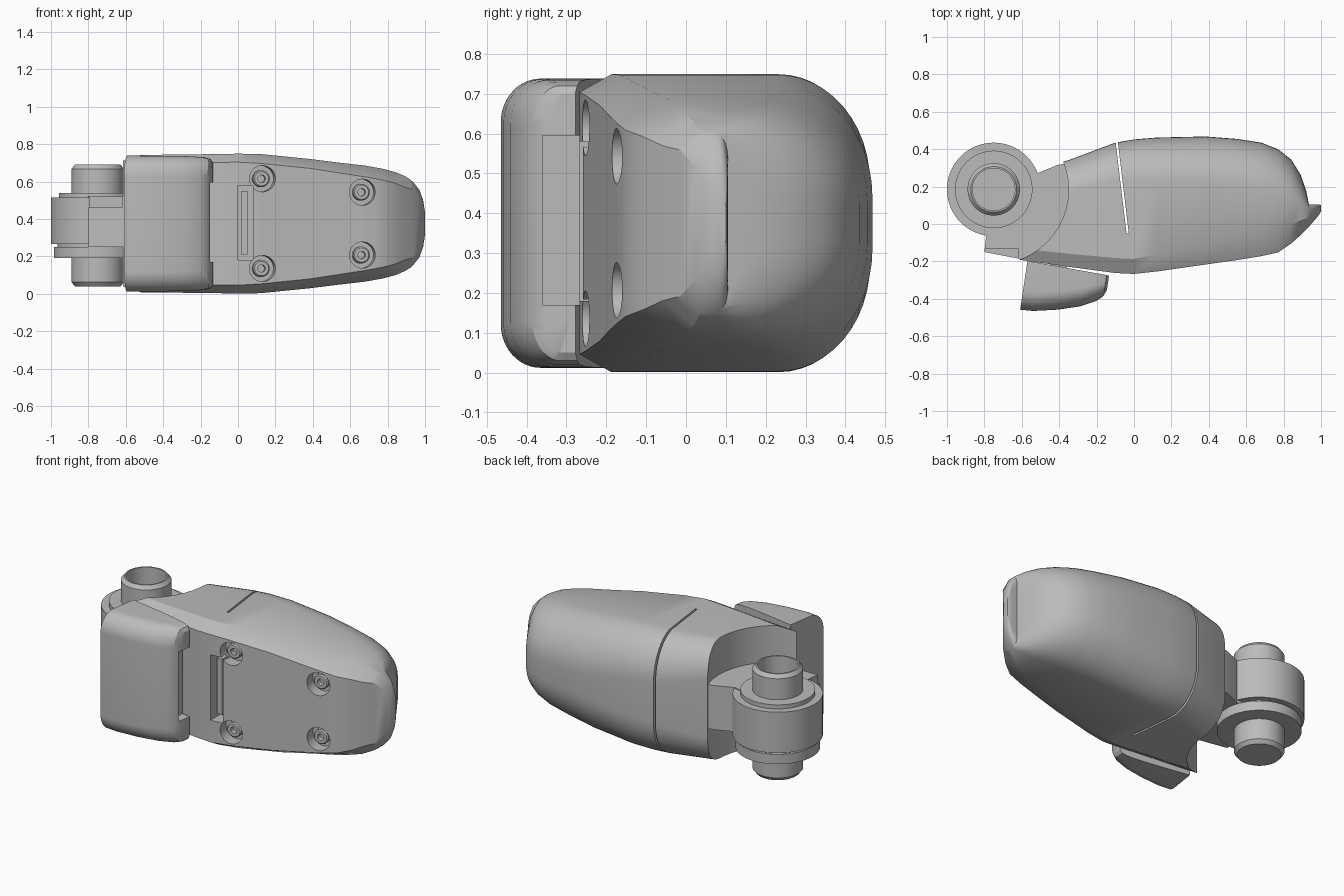
import bpy, bmesh, math
from mathutils import Vector

if "Cube" in bpy.data.objects:
    bpy.data.objects.remove(bpy.data.objects["Cube"])

MID = 0.375
HINGE = (-0.75, 0.185)

grey = bpy.data.materials.new("neutral_grey")
grey.use_nodes = True
grey.diffuse_color = (0.5, 0.5, 0.5, 1)
grey.node_tree.nodes["Principled BSDF"].inputs["Base Color"].default_value = (0.5, 0.5, 0.5, 1)


def finish(name, bm):
    bmesh.ops.recalc_face_normals(bm, faces=bm.faces)
    mesh = bpy.data.meshes.new(name)
    bm.to_mesh(mesh)
    bm.free()
    mesh.materials.append(grey)
    obj = bpy.data.objects.new(name, mesh)
    bpy.context.collection.objects.link(obj)
    return obj


def skin(name, rings):
    """Bridge equal rings of points and cap both ends."""
    bm = bmesh.new()
    loops = [[bm.verts.new(p) for p in ring] for ring in rings]
    n = len(loops[0])
    for a, b in zip(loops, loops[1:]):
        for i in range(n):
            j = (i + 1) % n
            bm.faces.new((a[i], a[j], b[j], b[i]))
    bm.faces.new(loops[0][::-1])
    bm.faces.new(loops[-1])
    return finish(name, bm)


def prism(name, outline, z0, z1):
    return skin(name, [[(x, y, z) for x, y in outline] for z in (z0, z1)])


def box(name, x0, x1, y0, y1, z0, z1):
    return prism(name, [(x0, y0), (x1, y0), (x1, y1), (x0, y1)], z0, z1)


def turned(name, profile, origin, axis=(0, 0, 1), steps=48):
    """Solid of revolution from (radius, height) steps along an axis."""
    turn = Vector((0, 0, 1)).rotation_difference(Vector(axis))
    rings = []
    for r, h in profile:
        rings.append([Vector(origin) + turn @ Vector((r * math.cos(a), r * math.sin(a), h))
                      for a in (2 * math.pi * i / steps for i in range(steps))])
    return skin(name, rings)


def loft(name, rows, inset=0.0, shear=0.0):
    """Sections along x: chamfered on one side, rounded on the other.
    Row: x, flat side y, round side y, half height, chamfer y, chamfer z, round y, round z."""
    rings = []
    for x, yf, yb, h, cy, cz, ry, rz in rows:
        yf, yb, h = yf + inset, yb - inset, h - inset
        half = [(yf, h - cz), (yf + cy, h)]
        for i in range(13):
            a = math.pi / 2 * i / 12
            half.append((yb - ry + ry * math.sin(a), h - rz + rz * math.cos(a)))
        ring = half + [(y, -z) for y, z in reversed(half)]
        rings.append([(x + shear * (y + 0.2), y, MID + z) for y, z in ring])
    return skin(name, rings)


def cut(obj, tool):
    mod = obj.modifiers.new("cut", "BOOLEAN")
    mod.operation, mod.solver, mod.object = "DIFFERENCE", "EXACT", tool
    bpy.context.view_layer.objects.active = obj
    bpy.ops.object.modifier_apply(modifier=mod.name)
    bpy.data.objects.remove(tool)


# Main finger body
rows = [
    (-0.62, -0.190, 0.25, 0.366, 0.06, 0.03, 0.16, 0.18),
    (-0.34, -0.230, 0.345, 0.369, 0.07, 0.04, 0.18, 0.20),
    (-0.10, -0.262, 0.435, 0.372, 0.08, 0.045, 0.21, 0.25),
    (0.00, -0.267, 0.452, 0.374, 0.08, 0.045, 0.22, 0.26),
    (0.12, -0.254, 0.462, 0.372, 0.09, 0.05, 0.23, 0.27),
    (0.38, -0.217, 0.468, 0.346, 0.10, 0.05, 0.24, 0.28),
    (0.55, -0.193, 0.455, 0.325, 0.12, 0.055, 0.25, 0.27),
    (0.68, -0.172, 0.435, 0.310, 0.13, 0.06, 0.26, 0.26),
    (0.77, -0.152, 0.400, 0.294, 0.13, 0.06, 0.25, 0.25),
    (0.84, -0.105, 0.345, 0.276, 0.10, 0.06, 0.22, 0.23),
    (0.89, -0.060, 0.265, 0.255, 0.08, 0.06, 0.16, 0.20),
    (0.92, -0.030, 0.180, 0.237, 0.06, 0.05, 0.10, 0.17),
    (0.935, -0.015, 0.105, 0.224, 0.05, 0.04, 0.03, 0.06),
    (0.97, 0.025, 0.105, 0.180, 0.04, 0.04, 0.02, 0.05),
    (0.99, 0.050, 0.104, 0.125, 0.02, 0.03, 0.02, 0.04),
    (1.00, 0.068, 0.100, 0.060, 0.01, 0.02, 0.01, 0.02),
]
body = loft("finger_body", rows)

# Seam groove around the back cover
groove = prism("groove_tool", [(-0.040, -0.05), (-0.028, -0.05), (-0.096, 0.52), (-0.108, 0.52)], -0.1, 0.9)
cut(groove, loft("core_tool", rows, inset=0.014))
cut(body, groove)

# Curved clearance around the hinge
cut(body, turned("clearance_tool", [(0.40, -0.1), (0.40, 0.9)], (*HINGE, 0)))

# Connector slot and its inner plate
cut(body, box("slot_tool", 0.0, 0.08, -0.4, -0.17, 0.18, 0.58))
box("slot_plate", 0.015, 0.05, -0.225, -0.165, 0.21, 0.55)

# Countersunk screws on the sloping front face
normal = Vector((0.14, -1, 0)).normalized()
for x, dz in ((0.13, 0.24), (0.665, 0.168)):
    for side, tag in ((-1, "lower"), (1, "upper")):
        spot = Vector((x, -0.267 + 0.14 * x, MID + side * dz))
        cut(body, turned("hole_tool", [(0.07, -0.07), (0.07, 0.1)], spot, normal, 32))
        screw = turned(tag + "_screw", [(0.045, -0.08), (0.045, -0.035), (0.038, -0.028),
                                        (0.02, -0.028), (0.02, -0.06)], spot, normal, 24)

# Web joining the body to the hinge
web = prism("hinge_web", [(-0.30, 0.29), (-0.36, 0.325), (-0.41, 0.315), (-0.52, 0.27), (-0.66, 0.30),
                          (-0.83, 0.10), (-0.79, -0.06), (-0.80, -0.15), (-0.60, -0.188),
                          (-0.34, -0.20)], 0.25, 0.52)
cut(web, box("web_notch_tool", -0.85, -0.62, -0.3, -0.13, 0.46, 0.6))

# Hinge barrel, collars and hollow pin
turned("hinge_barrel", [(0.205, 0.19), (0.235, 0.19), (0.235, 0.25), (0.215, 0.25), (0.215, 0.265),
                        (0.25, 0.265), (0.25, 0.515), (0.207, 0.515), (0.207, 0.54), (0.1, 0.54)],
       (*HINGE, 0), steps=64)
turned("hinge_pin", [(0.08, 0.04), (0.122, 0.04), (0.14, 0.062), (0.14, 0.668), (0.122, 0.69),
                     (0.113, 0.69), (0.113, 0.56)], (*HINGE, 0), steps=64)

# Front pad with end pocket
pad = loft("front_pad", [
    (-0.570, -0.197, -0.458, 0.363, 0, 0, -0.10, 0.11),
    (-0.500, -0.209, -0.465, 0.363, 0, 0, -0.10, 0.11),
    (-0.370, -0.232, -0.458, 0.362, 0, 0, -0.10, 0.11),
    (-0.250, -0.253, -0.440, 0.360, 0, 0, -0.10, 0.11),
    (-0.170, -0.267, -0.412, 0.355, 0, 0, -0.09, 0.11),
    (-0.135, -0.273, -0.385, 0.345, 0, 0, -0.07, 0.10),
    (-0.122, -0.278, -0.350, 0.325, 0, 0, -0.04, 0.08),
], shear=0.15)
cut(pad, box("pocket_tool", -0.19, 0, -0.36, -0.2, 0.17, 0.595))
for z in (0.22, 0.53):
    box("pad_bracket", -0.45, -0.36, -0.29, -0.18, z - 0.05, z + 0.05)

# Smooth shading with crisp edges
for obj in bpy.context.collection.objects:
    if obj.type == "MESH" and grey.name in obj.data.materials:
        bpy.ops.object.select_all(action="DESELECT")
        obj.select_set(True)
        bpy.context.view_layer.objects.active = obj
        bpy.ops.object.shade_smooth_by_angle(angle=math.radians(28))
